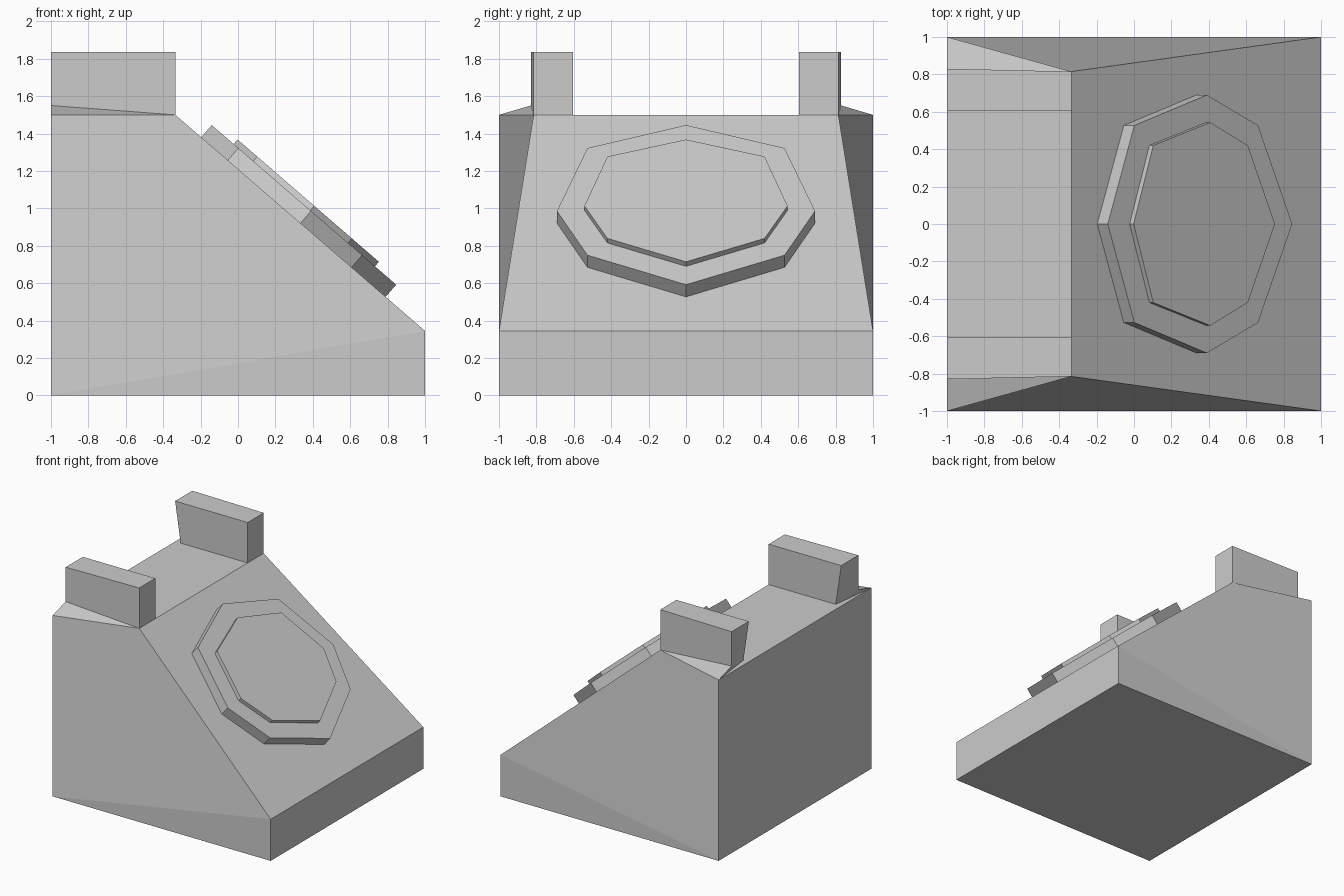
import bpy, bmesh
from mathutils import Vector

if "Cube" in bpy.data.objects:
    bpy.data.objects.remove(bpy.data.objects["Cube"])


def finish(bm, name):
    bmesh.ops.remove_doubles(bm, verts=bm.verts[:], dist=0.0005)
    bmesh.ops.recalc_face_normals(bm, faces=bm.faces[:])
    mesh = bpy.data.meshes.new(name)
    bm.to_mesh(mesh)
    bm.free()
    obj = bpy.data.objects.new(name, mesh)
    bpy.context.collection.objects.link(obj)
    return obj


# Wedge body with two raised end blocks: corners of one half, mirrored across y
corners = {
    # centre line
    "p": (-1, 0, 0), "q": (1, 0, 0), "r": (1, 0, .345),
    "s": (-.335, 0, 1.5), "t": (-1, 0, 1.5),
    # side of the wedge
    "A": (-1, 1, 0), "E": (1, 1, 0), "B": (1, 1, .345),
    "C": (-.335, .815, 1.5), "D": (-1, 1, 1.5),
    # block base and block top
    "F": (-1, .83, 1.55), "G": (-.95, .605, 1.5), "H": (-.335, .605, 1.5),
    "f": (-1, .83, 1.835), "g": (-1, .605, 1.835),
    "h": (-.335, .605, 1.835), "c": (-.335, .815, 1.835),
}
faces = ["AEB", "ABCD", "BrsHC", "EqrB", "ADtp", "ApqE",   # wedge
         "DtsHG", "DCF", "DFG",                            # top and shoulders
         "FCcf", "GghH", "HhcC", "fchg", "FfgG"]           # block
bm = bmesh.new()
for side in (1, -1):
    v = {k: bm.verts.new((x, y * side, z)) for k, (x, y, z) in corners.items()}
    for loop in faces:
        bm.faces.new([v[k] for k in loop])
finish(bm, "sloped_body")

# Local axes of the sloped face
start = Vector((-.335, 0, 1.5))
down = (Vector((1, 0, .345)) - start).normalized()
out = Vector((-down.z, 0, down.x))


def plate(name, half, low, high):
    """Eight-sided plate on the slope; half = (distance down slope, y) points."""
    outline = half + [(s, -y) for s, y in half[-2:0:-1]]
    bm = bmesh.new()
    base = bm.faces.new([bm.verts.new(start + down * s + out * low + Vector((0, y, 0)))
                         for s, y in outline])
    ext = bmesh.ops.extrude_face_region(bm, geom=[base], use_keep_orig=True)
    top = [e for e in ext["geom"] if isinstance(e, bmesh.types.BMVert)]
    bmesh.ops.translate(bm, verts=top, vec=out * (high - low))
    finish(bm, name)


# Two stacked octagonal plates
plate("outer_plate", [(.183, 0), (.371, .527), (.885, .69), (1.246, .527), (1.487, 0)], 0, .086)
plate("inner_plate", [(.338, 0), (.477, .42), (.88, .543), (1.146, .42), (1.337, 0)], .086, .118)
